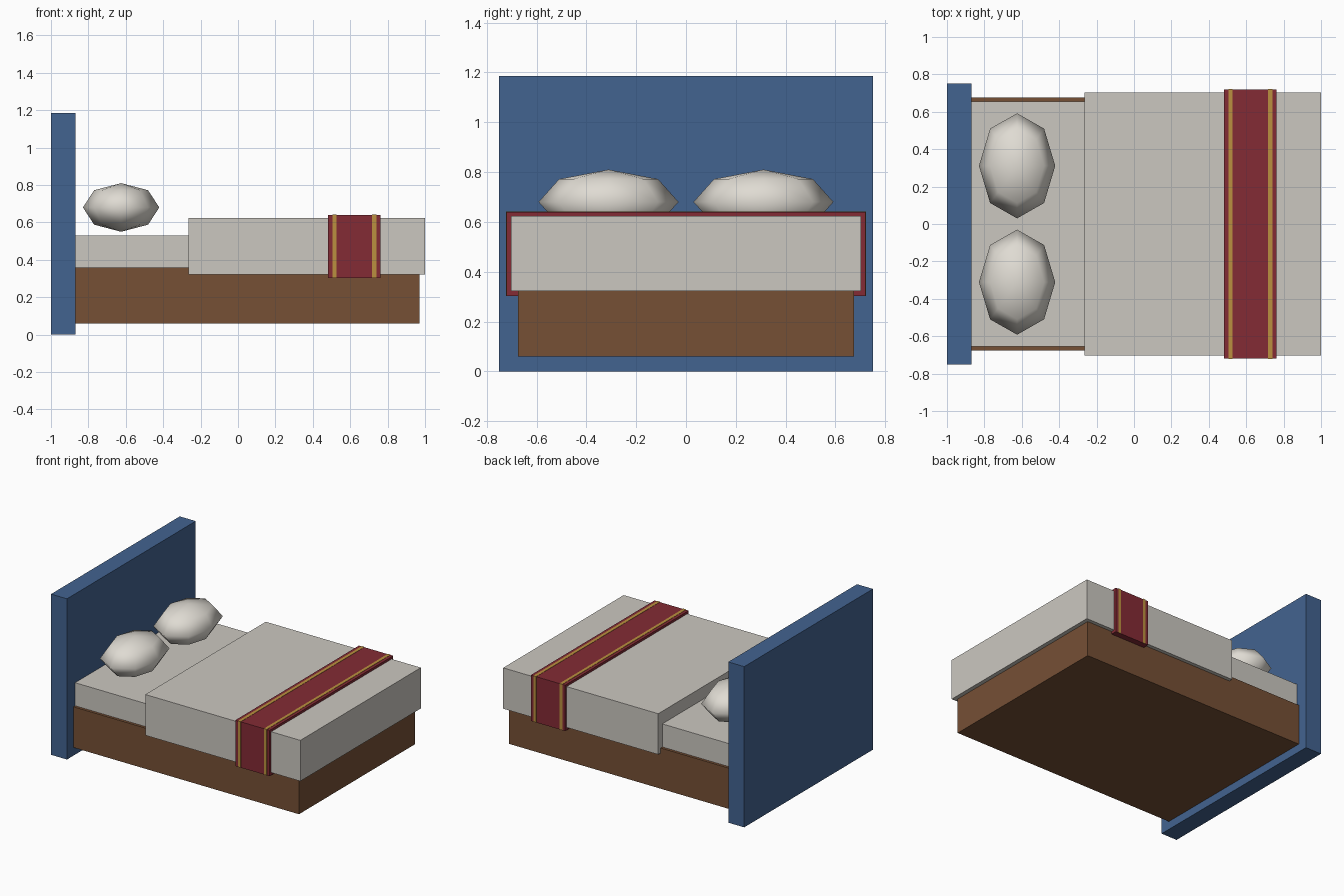
import bpy

if "Cube" in bpy.data.objects:
    bpy.data.objects.remove(bpy.data.objects["Cube"])

def material(name, rgb):
    m = bpy.data.materials.new(name)
    m.diffuse_color = (*rgb, 1)
    m.use_nodes = True
    m.node_tree.nodes["Principled BSDF"].inputs["Base Color"].default_value = m.diffuse_color
    return m

BLUE = material("blue_headboard", (0.055, 0.125, 0.28))
WOOD = material("brown_wood", (0.18, 0.08, 0.036))
LINEN = material("linen_grey", (0.60, 0.575, 0.53))
PILLOW = material("pillow_white", (0.74, 0.71, 0.65))
RED = material("dark_red", (0.23, 0.024, 0.035))
GOLD = material("gold", (0.50, 0.28, 0.05))

def box(name, x, y, z, mat):
    """Box from (min, max) ranges on each axis."""
    bpy.ops.mesh.primitive_cube_add(size=1, location=[(a + b) / 2 for a, b in (x, y, z)])
    ob = bpy.context.object
    ob.name = name
    ob.scale = [b - a for a, b in (x, y, z)]
    bpy.ops.object.transform_apply(location=False, rotation=False, scale=True)
    ob.data.materials.append(mat)
    return ob

# Frame and bedding
box("headboard", (-1, -0.87), (-0.75, 0.75), (0, 1.185), BLUE)
box("bed_base", (-0.87, 0.97), (-0.675, 0.675), (0.06, 0.36), WOOD)
box("mattress", (-0.87, 0.93), (-0.655, 0.655), (0.36, 0.53), LINEN)
box("duvet", (-0.265, 1.0), (-0.702, 0.702), (0.322, 0.623), LINEN)
box("runner", (0.482, 0.762), (-0.72, 0.72), (0.302, 0.64), RED)

# Gold stripes: thin plates over the runner top and both sides
T = 0.002
for label, x in (("head", (0.504, 0.527)), ("foot", (0.717, 0.74))):
    box(f"stripe_top_{label}", x, (-0.72 - T, 0.72 + T), (0.64, 0.64 + T), GOLD)
    for side, s in (("left", 1), ("right", -1)):
        box(f"stripe_{side}_{label}", x, tuple(sorted((s * 0.72, s * (0.72 + T)))), (0.302, 0.64), GOLD)

# Two low-poly pillows
for side, s in (("left", 1), ("right", -1)):
    bpy.ops.mesh.primitive_uv_sphere_add(segments=8, ring_count=4, radius=1,
                                         location=(-0.625, s * 0.311, 0.68))
    ob = bpy.context.object
    ob.name = f"pillow_{side}"
    ob.scale = (0.204, 0.281, 0.13)
    bpy.ops.object.transform_apply(location=False, rotation=False, scale=True)
    ob.data.materials.append(PILLOW)
    bpy.ops.object.shade_smooth()
